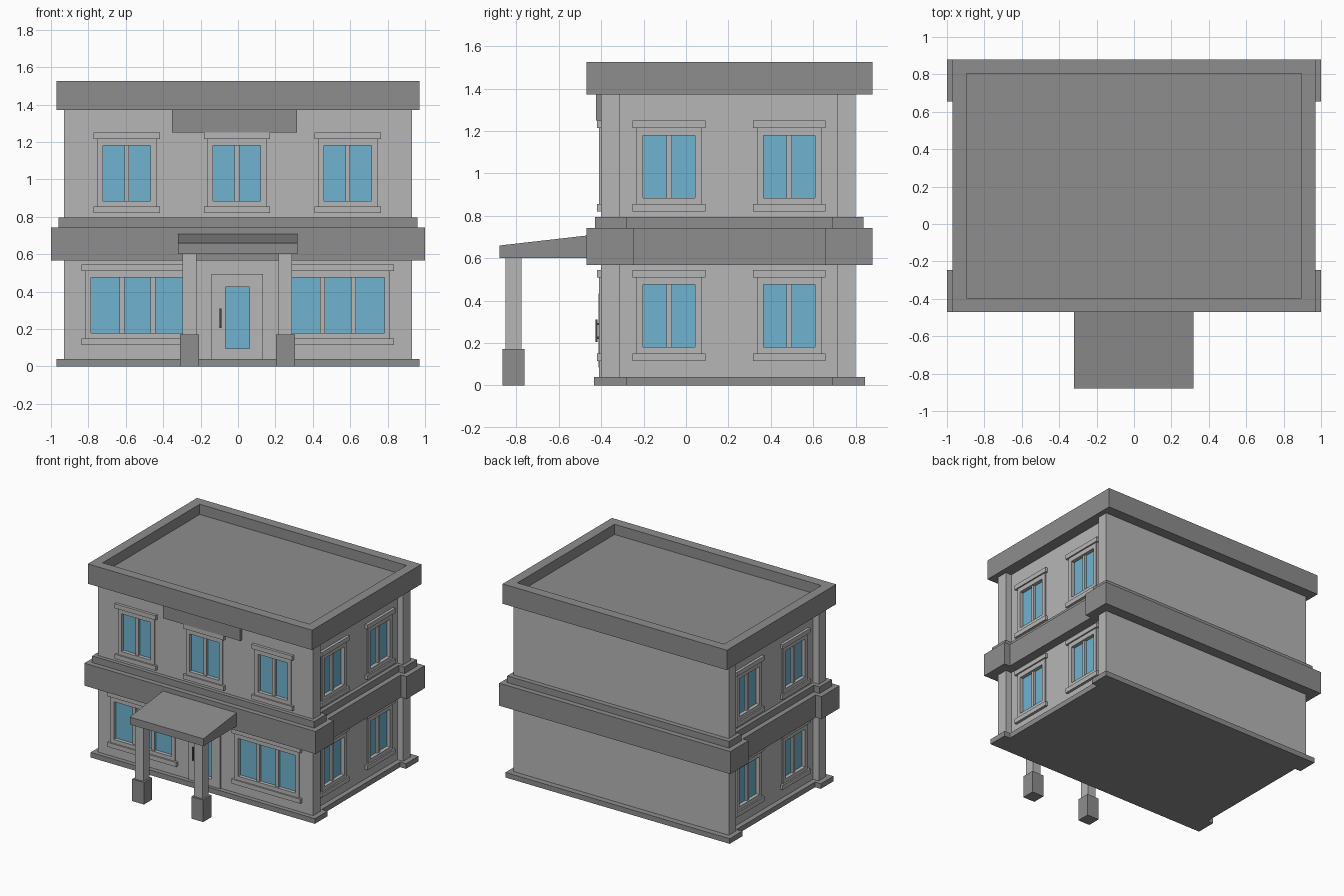
import bpy
import bmesh
from mathutils import Vector

cube = bpy.data.objects.get("Cube")
if cube:
    bpy.data.objects.remove(cube, do_unlink=True)


def material(name, rgb):
    mat = bpy.data.materials.new(name)
    mat.use_nodes = True
    mat.diffuse_color = (*rgb, 1)
    bsdf = next(n for n in mat.node_tree.nodes if n.type == 'BSDF_PRINCIPLED')
    bsdf.inputs["Base Color"].default_value = (*rgb, 1)
    bsdf.inputs["Roughness"].default_value = 0.8
    return mat


WALL = material("light grey plaster", (0.47, 0.47, 0.47))
TRIM = material("dark grey stone", (0.27, 0.27, 0.27))
GLASS = material("blue glass", (0.16, 0.45, 0.63))
METAL = material("dark metal", (0.06, 0.06, 0.06))

FRONT, BACK, SIDE = -0.40, 0.80, 0.88   # wall planes


def finish(name, bm, mat):
    bmesh.ops.recalc_face_normals(bm, faces=bm.faces)
    mesh = bpy.data.meshes.new(name)
    bm.to_mesh(mesh)
    bm.free()
    mesh.materials.append(mat)
    obj = bpy.data.objects.new(name, mesh)
    bpy.context.collection.objects.link(obj)
    return obj


def add_box(bm, lo, hi):
    lo, hi = Vector(lo), Vector(hi)
    verts = bmesh.ops.create_cube(bm, size=1)["verts"]
    for v in verts:
        v.co = (lo + hi) / 2 + v.co * (hi - lo)


def box(name, lo, hi, mat):
    bm = bmesh.new()
    add_box(bm, lo, hi)
    return finish(name, bm, mat)


def extrude_outline(name, points, direction, mat):
    bm = bmesh.new()
    face = bm.faces.new([bm.verts.new(p) for p in points])
    new = bmesh.ops.extrude_face_region(bm, geom=[face])["geom"]
    bmesh.ops.translate(bm, vec=direction,
                        verts=[v for v in new if isinstance(v, bmesh.types.BMVert)])
    return finish(name, bm, mat)


def notched_slab(name, half, y0, y1, z0, z1, corner, mat, depth=0.05):
    """Slab whose two sides step inwards between the corner piers."""
    a, b, inner = y0 + corner, y1 - corner, half - depth
    right = [(half, y0), (half, a), (inner, a), (inner, b), (half, b), (half, y1)]
    outline = right + [(-x, y) for x, y in reversed(right)]
    return extrude_outline(name, [(x, y, z0) for x, y in outline], (0, 0, z1 - z0), mat)


# Main mass: walls with corner piers, plinth and floor bands
walls = notched_slab("walls", 0.93, FRONT, BACK, 0.01, 1.42, 0.088, WALL)
notched_slab("plinth", 0.97, -0.435, 0.845, 0, 0.04, 0.155, TRIM)
notched_slab("floor_band", 1.0, -0.47, 0.88, 0.567, 0.743, 0.225, TRIM)
notched_slab("floor_band_cap", 0.96, -0.43, 0.838, 0.743, 0.795, 0.15, TRIM)

# Flat roof with a raised rim
bm = bmesh.new()
add_box(bm, (-0.97, -0.47, 1.372), (0.97, 0.88, 1.527))
top = max(bm.faces, key=lambda f: f.calc_center_median().z)
bmesh.ops.inset_region(bm, faces=[top], thickness=0.107)
floor = bmesh.ops.extrude_face_region(bm, geom=[top])["geom"]
bmesh.ops.translate(bm, vec=(0, 0, -0.08),
                    verts=[v for v in floor if isinstance(v, bmesh.types.BMVert)])
if top.is_valid:
    bmesh.ops.delete(bm, geom=[top], context='FACES_ONLY')
finish("roof", bm, TRIM)

# Openings: u runs along the wall, w points out of it
cutter = bmesh.new()


def wall_box(bm, side, u0, u1, w0, w1, z0, z1):
    if side == 0:
        add_box(bm, (u0, FRONT - w1, z0), (u1, FRONT - w0, z1))
    else:
        xs = sorted((side * (SIDE + w0), side * (SIDE + w1)))
        add_box(bm, (xs[0], u0, z0), (xs[1], u1, z1))


def ring(bm, side, outer, inner, w0, w1):
    u0, u1, z0, z1 = outer
    a, b, c, d = inner
    for rect in ((u0, a, z0, z1), (b, u1, z0, z1), (a, b, z0, c), (a, b, d, z1)):
        if rect[1] > rect[0] and rect[3] > rect[2]:
            wall_box(bm, side, rect[0], rect[1], w0, w1, rect[2], rect[3])


def glazing(name, side, rect):
    u0, u1, z0, z1 = rect
    wall_box(cutter, side, u0, u1, -0.03, 0.05, z0, z1)
    bm = bmesh.new()
    wall_box(bm, side, u0, u1, -0.035, -0.018, z0, z1)
    finish(name + "_glass", bm, GLASS)


def window(name, side, u, z, half, panes):
    """z is the underside of the frame, half is half the glazed width."""
    pane = (u - half, u + half, z + 0.03, z + 0.325)
    glazing(name, side, pane)
    bm = bmesh.new()
    edge, ledge = half + 0.031, half + 0.05
    ring(bm, side, (u - edge, u + edge, z, z + 0.36), pane, -0.01, 0.01)
    for i in range(1, panes):
        m = pane[0] + 2 * half * i / panes
        wall_box(bm, side, m - 0.013, m + 0.013, -0.03, -0.002, pane[2], pane[3])
    for low in (z - 0.035, z + 0.36):
        wall_box(bm, side, u - ledge, u + ledge, -0.01, 0.021, low, low + 0.035)
    finish(name + "_frame", bm, WALL)


LOWER, UPPER = 0.15, 0.855
for label, u in (("right", -0.595), ("middle", -0.006), ("left", 0.587)):
    window("upper_front_window_" + label, 0, u, UPPER, 0.127, 2)
for label, u in (("right", -0.538), ("left", 0.535)):
    window("shop_window_" + label, 0, u, LOWER, 0.248, 3)
for label, side in (("left", 1), ("right", -1)):
    for floor_name, z in (("lower", LOWER), ("upper", UPPER)):
        for place, u in (("front", -0.08), ("rear", 0.487)):
            window(f"{floor_name}_{label}_{place}_window", side, u, z, 0.122, 2)

# Door with a glazed panel and a pull handle
pane = (-0.066, 0.061, 0.097, 0.425)
bead = (-0.077, 0.072, 0.085, 0.434)
glazing("door", 0, pane)
bm = bmesh.new()
ring(bm, 0, (-0.143, 0.133, 0.04, 0.495), bead, -0.01, 0.01)
ring(bm, 0, bead, pane, -0.01, 0.014)
finish("door", bm, WALL)
bm = bmesh.new()
wall_box(bm, 0, -0.1, -0.088, 0.018, 0.027, 0.205, 0.31)
for z in (0.22, 0.285):
    wall_box(bm, 0, -0.098, -0.09, 0.005, 0.02, z, z + 0.01)
finish("door_handle", bm, METAL)

# Sink the openings into the walls
tool = finish("opening_cutter", cutter, WALL)
tool.hide_render = True
mod = walls.modifiers.new("openings", 'BOOLEAN')
mod.operation, mod.solver, mod.object = 'DIFFERENCE', 'EXACT', tool
bpy.context.view_layer.objects.active = walls
bpy.ops.object.modifier_apply(modifier=mod.name)
bpy.data.objects.remove(tool, do_unlink=True)

# Plain fascia panel under the roof
box("fascia_panel", (-0.353, -0.424, 1.25), (0.315, FRONT, 1.38), TRIM)

# Sloping porch roof on two posts
profile = [(-0.88, 0.602), (-0.46, 0.602), (-0.46, 0.708), (-0.88, 0.66)]
extrude_outline("porch_roof", [(-0.32, y, z) for y, z in profile], (0.637, 0, 0), TRIM)
for label, x in (("right", -0.259), ("left", 0.253)):
    for part, r, z0, z1, mat in (("base", 0.051, 0, 0.172, TRIM),
                                 ("post", 0.037, 0.172, 0.605, WALL)):
        box(f"porch_{part}_{label}", (x - r, -0.814 - r, z0), (x + r, -0.814 + r, z1), mat)
